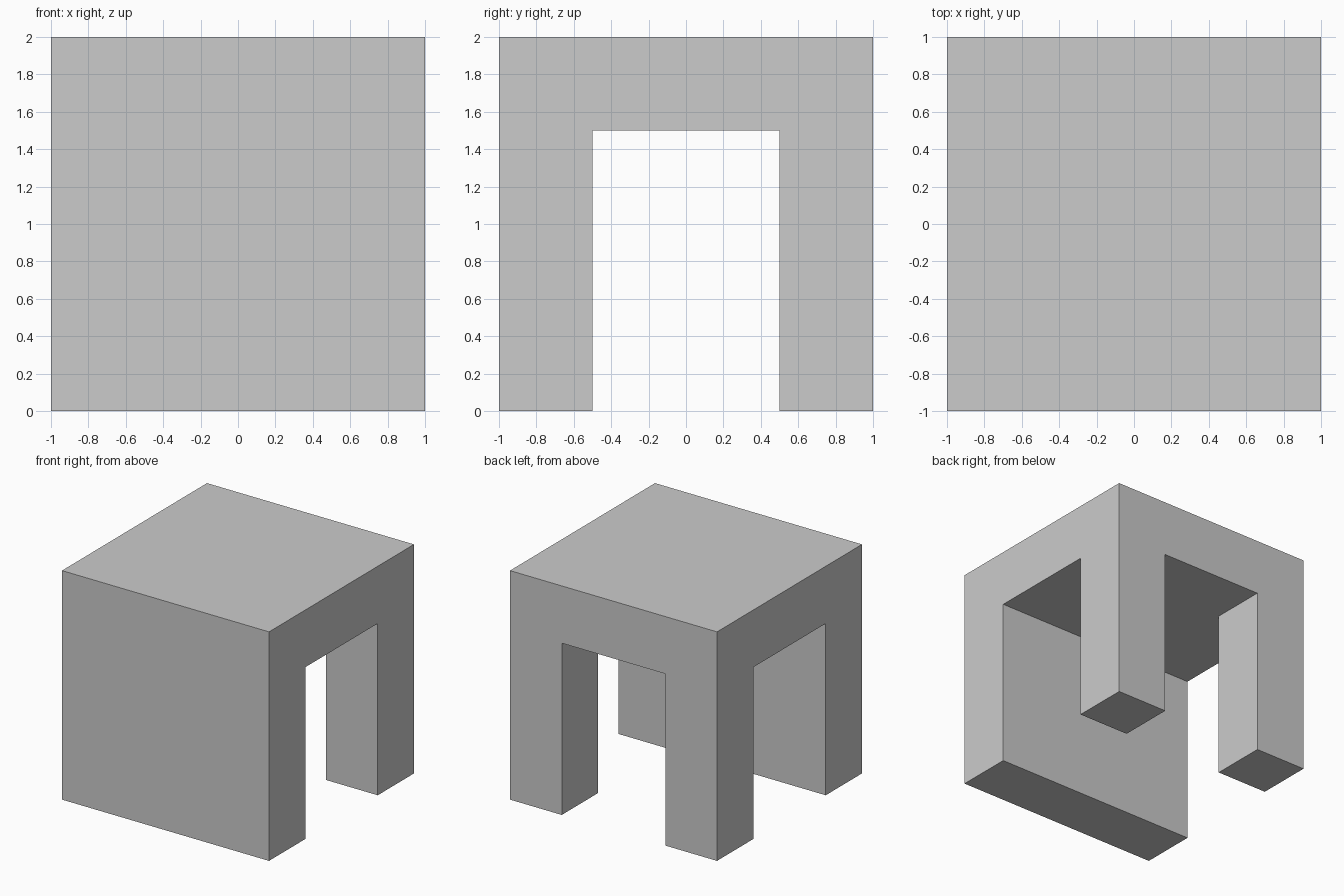
import bpy
import bmesh
from mathutils import Vector

if "Cube" in bpy.data.objects:
    bpy.data.objects.remove(bpy.data.objects["Cube"])

HALF, INNER, TOP, CEILING = 1.0, 0.5, 2.0, 1.5


def extrude_down(bm, faces, depth):
    """Extrude faces straight down and return the moved faces."""
    geom = bmesh.ops.extrude_face_region(bm, geom=faces)["geom"]
    verts = [g for g in geom if isinstance(g, bmesh.types.BMVert)]
    bmesh.ops.translate(bm, verts=verts, vec=Vector((0, 0, -depth)))
    return [g for g in geom if isinstance(g, bmesh.types.BMFace)]


bm = bmesh.new()

# Plan: 3 x 3 cells with lines at -1, -0.5, 0.5 and 1
bmesh.ops.create_grid(bm, x_segments=3, y_segments=3, size=HALF)
for v in bm.verts:
    for i in range(2):
        side = 1 if v.co[i] > 0 else -1
        v.co[i] = side * (HALF if abs(v.co[i]) > 0.7 else INNER)
    v.co.z = TOP

# Top slab
underside = extrude_down(bm, bm.faces[:], TOP - CEILING)

# Solid front wall and two back corner legs
supports = []
for f in underside:
    c = f.calc_center_median()
    if c.y < -INNER or (c.y > INNER and abs(c.x) > INNER):
        supports.append(f)
extrude_down(bm, supports, CEILING)

# Merge flat faces and point normals outward
bmesh.ops.dissolve_limit(bm, angle_limit=0.01, verts=bm.verts[:], edges=bm.edges[:])
bmesh.ops.recalc_face_normals(bm, faces=bm.faces[:])

mesh = bpy.data.meshes.new("block_table")
bm.to_mesh(mesh)
bm.free()
bpy.context.collection.objects.link(bpy.data.objects.new("block_table", mesh))
